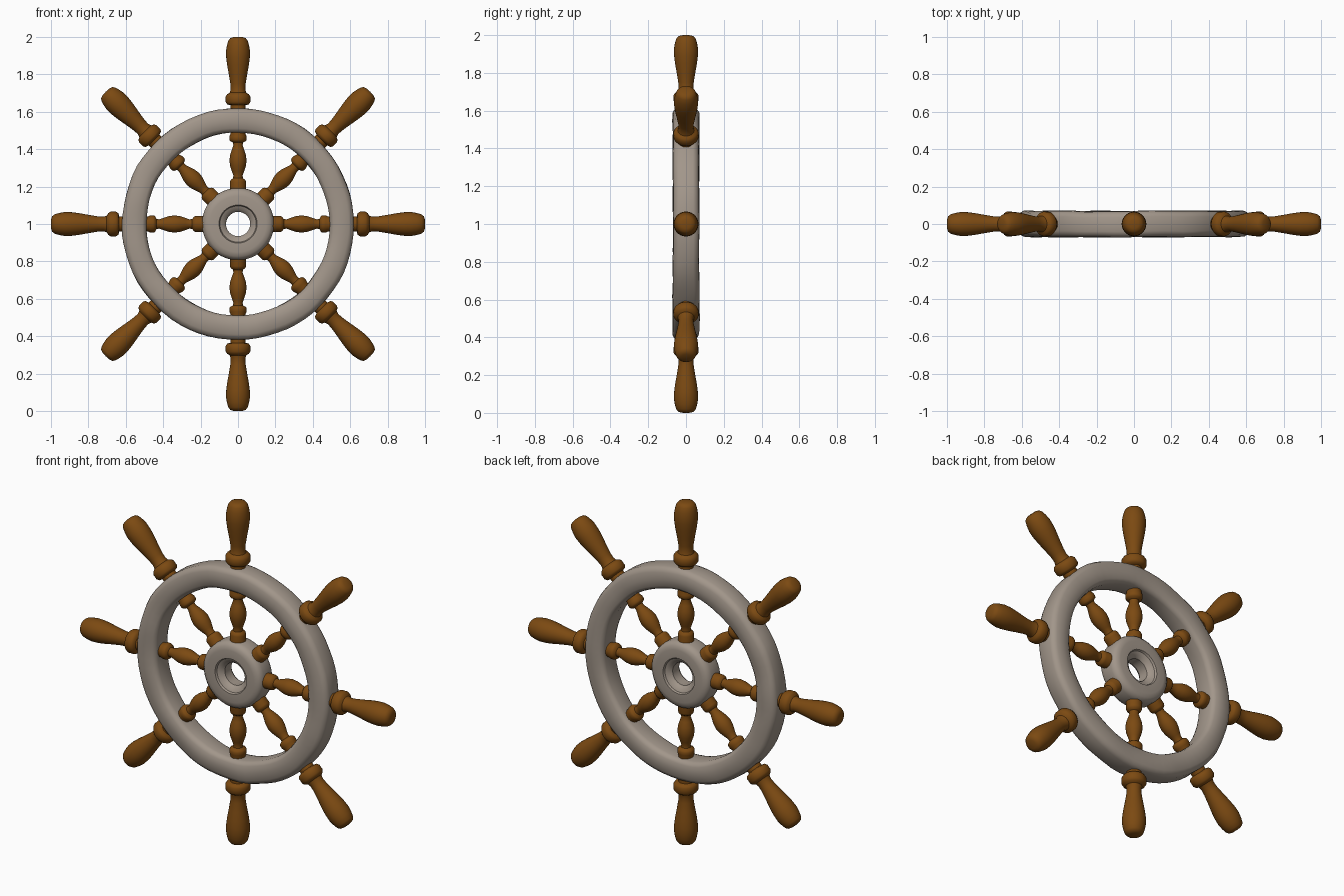
import bpy, bmesh
from math import pi, cos, sin, radians
from mathutils import Matrix, Vector, noise

if "Cube" in bpy.data.objects:
    bpy.data.objects.remove(bpy.data.objects["Cube"])

CENTRE = Matrix.Translation((0, 0, 1))
FACING = CENTRE @ Matrix.Rotation(radians(90), 4, 'X')


def material(name, colour):
    m = bpy.data.materials.new(name)
    m.diffuse_color = (*colour, 1)
    m.use_nodes = True
    m.node_tree.nodes["Principled BSDF"].inputs["Base Color"].default_value = m.diffuse_color
    return m


weathered = material("weathered_wood", (0.36, 0.305, 0.255))
brown = material("turned_wood", (0.20, 0.068, 0.006))


def lathe(name, profile, segments, matrix, mat, closed=False, wear=0.0, angle=40):
    """Revolve (radius, height) points around local z, then place with matrix."""
    bm = bmesh.new()
    rings = [[bm.verts.new((r * cos(2 * pi * i / segments),
                            r * sin(2 * pi * i / segments), h))
              for i in range(segments)] for r, h in profile]
    n = len(rings)
    for j in range(n if closed else n - 1):
        a, b = rings[j], rings[(j + 1) % n]
        for i in range(segments):
            k = (i + 1) % segments
            bm.faces.new((a[i], a[k], b[k], b[i]))
    bmesh.ops.remove_doubles(bm, verts=bm.verts, dist=1e-5)
    if wear:
        for v in bm.verts:
            v.co += noise.noise_vector(v.co * 6 + Vector((3, 7, 1))) * wear
    bmesh.ops.recalc_face_normals(bm, faces=bm.faces)
    me = bpy.data.meshes.new(name)
    bm.to_mesh(me)
    bm.free()
    me.materials.append(mat)
    ob = bpy.data.objects.new(name, me)
    bpy.context.collection.objects.link(ob)
    ob.matrix_world = matrix
    bpy.ops.object.select_all(action='DESELECT')
    ob.select_set(True)
    bpy.context.view_layer.objects.active = ob
    bpy.ops.object.shade_smooth_by_angle(angle=radians(angle))
    return ob


def mirrored(half):
    """Complete a closed section from its upper half."""
    return half + [(r, -h) for r, h in reversed(half)]


# Outer rim with worn, eased edges
rim = mirrored([(0.49, 0.04), (0.496, 0.056), (0.512, 0.068), (0.55, 0.07),
                (0.592, 0.068), (0.612, 0.056), (0.62, 0.038)])
lathe("rim", rim, 72, FACING, weathered, closed=True, wear=0.006)

# Hub with a flared axle hole
hub = mirrored([(0.065, 0.03), (0.078, 0.048), (0.097, 0.056), (0.102, 0.067),
                (0.15, 0.068), (0.172, 0.063), (0.187, 0.05), (0.193, 0.03)])
lathe("hub", hub, 48, FACING, weathered, closed=True, wear=0.002, angle=35)

# Spokes, each turned in one piece with its handle
spoke = [(0, 0.165), (0.043, 0.165), (0.043, 0.225), (0.039, 0.236),
         (0.026, 0.245), (0.025, 0.26), (0.032, 0.28), (0.042, 0.31),
         (0.046, 0.34), (0.042, 0.37), (0.032, 0.40), (0.025, 0.42),
         (0.026, 0.435), (0.042, 0.443), (0.046, 0.452), (0.046, 0.468),
         (0.041, 0.48), (0.041, 0.635), (0.058, 0.64), (0.066, 0.652),
         (0.066, 0.682), (0.058, 0.694), (0.044, 0.702), (0.039, 0.72),
         (0.041, 0.75), (0.049, 0.80), (0.058, 0.85), (0.063, 0.89),
         (0.064, 0.925), (0.059, 0.955), (0.052, 0.98), (0.042, 0.993),
         (0.025, 0.999), (0, 1.0)]
for k in range(8):
    lathe(f"spoke_{k + 1}", spoke, 28,
          CENTRE @ Matrix.Rotation(k * pi / 4, 4, 'Y'), brown)
